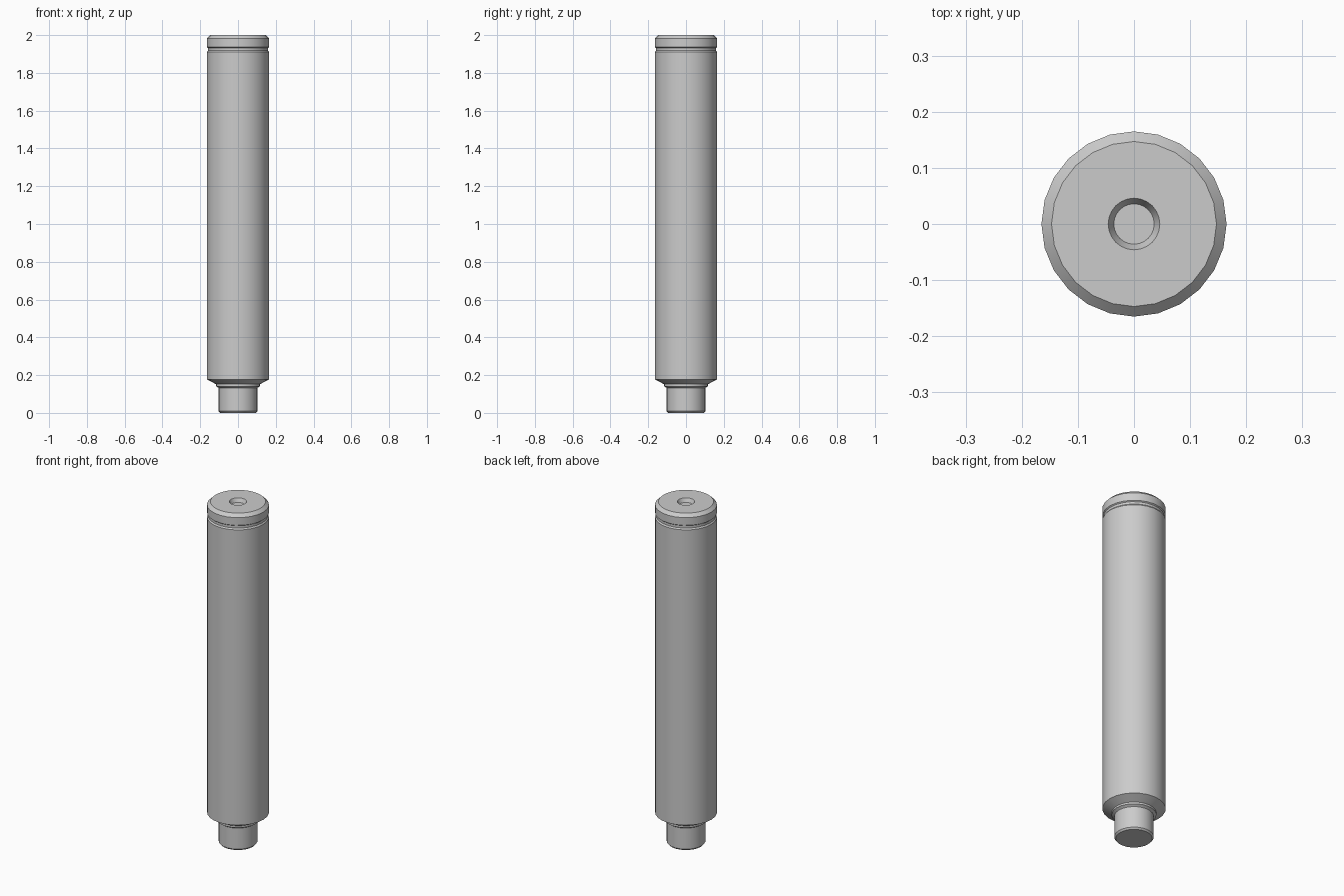
import bpy, bmesh
from math import cos, sin, pi, radians

if "Cube" in bpy.data.objects:
    bpy.data.objects.remove(bpy.data.objects["Cube"])

SIDES = 24


def lathe(name, profile):
    """Revolve (radius, z) points around z and cap both ends."""
    bm = bmesh.new()
    rings = [[bm.verts.new((r * cos(2 * pi * i / SIDES), r * sin(2 * pi * i / SIDES), z))
              for i in range(SIDES)] for r, z in profile]
    for a, b in zip(rings, rings[1:]):
        for i in range(SIDES):
            j = (i + 1) % SIDES
            bm.faces.new((a[i], a[j], b[j], b[i]))
    bm.faces.new(rings[0][::-1])
    bm.faces.new(rings[-1])
    bmesh.ops.recalc_face_normals(bm, faces=bm.faces)
    mesh = bpy.data.meshes.new(name)
    bm.to_mesh(mesh)
    bm.free()
    obj = bpy.data.objects.new(name, mesh)
    bpy.context.collection.objects.link(obj)
    bpy.ops.object.select_all(action='DESELECT')
    obj.select_set(True)
    bpy.context.view_layer.objects.active = obj
    bpy.ops.object.shade_smooth_by_angle(angle=radians(30))
    return obj


# one continuous turned piece, from the stud up to the socket floor
lathe("turned_handle", [
    # stud with a small end chamfer
    (0.095, 0.0), (0.103, 0.009), (0.103, 0.132),
    # collar and flared shoulder
    (0.108, 0.136), (0.117, 0.141), (0.117, 0.152), (0.165, 0.178),
    # body, shallow groove near the top
    (0.165, 1.910), (0.159, 1.918), (0.159, 1.932), (0.165, 1.937),
    # chamfered cap with a tapered socket
    (0.165, 1.982), (0.147, 2.0), (0.046, 2.0), (0.036, 1.978),
])
